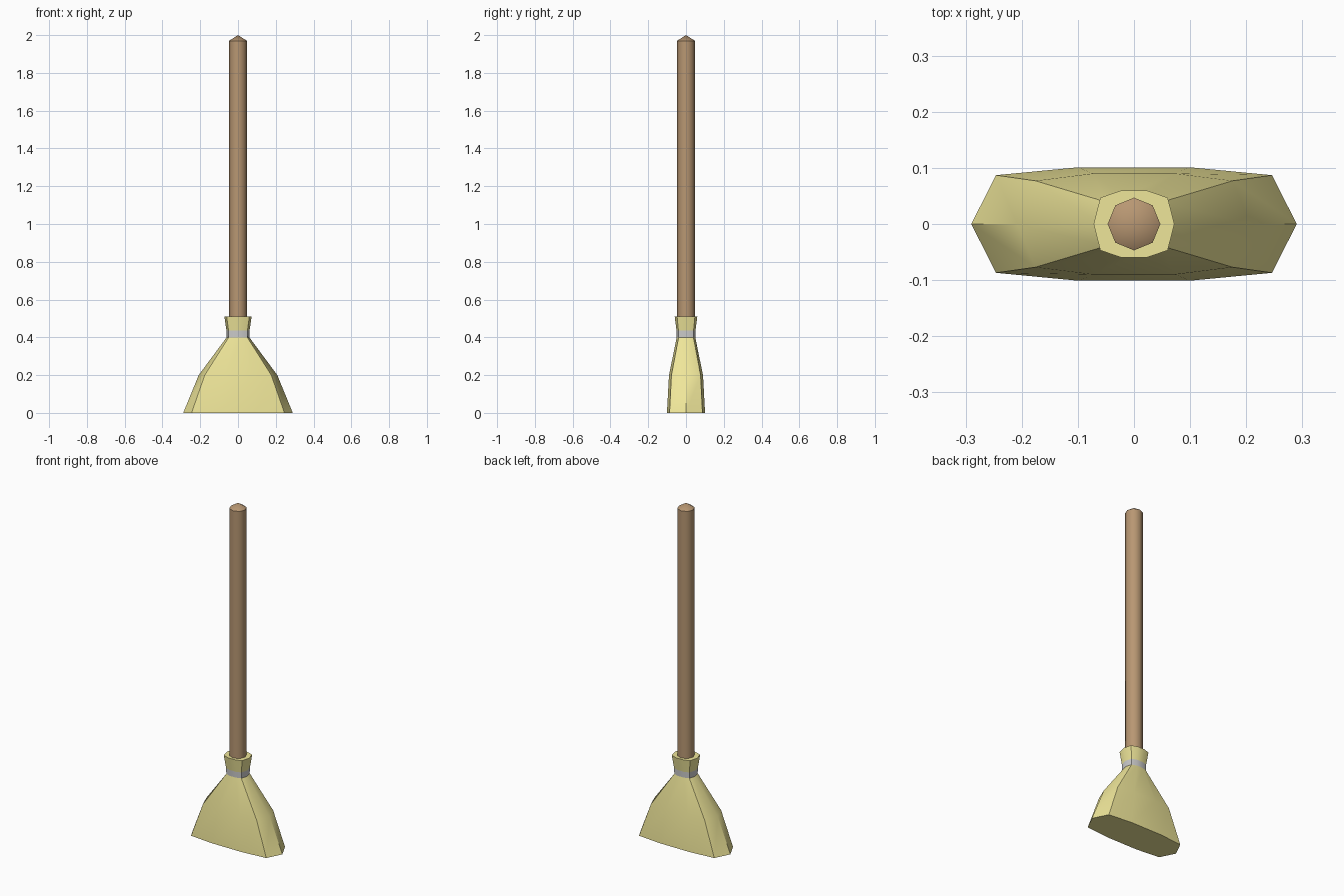
import bpy, bmesh
from math import cos, sin, pi, radians

if "Cube" in bpy.data.objects:
    bpy.data.objects.remove(bpy.data.objects["Cube"])


def material(name, rgb):
    m = bpy.data.materials.new(name)
    m.diffuse_color = (*rgb, 1)
    m.use_nodes = True
    m.node_tree.nodes["Principled BSDF"].inputs["Base Color"].default_value = m.diffuse_color
    return m


def oval(z, *quarter):
    """Ten-sided ring mirrored from three points: side tip, corner, face."""
    (a, _), (b, c), (d, e) = quarter
    return [(x, y, z) for x, y in ((a, 0), (b, c), (d, e), (-d, e), (-b, c),
                                   (-a, 0), (-b, -c), (-d, -e), (d, -e), (b, -c))]


def loft(name, rings, mat, bottom=False, top=False, apex=None, angle=40):
    """Skin a stack of rings, with optional caps or a pointed end."""
    bm = bmesh.new()
    loops = [[bm.verts.new(p) for p in ring] for ring in rings]
    n = len(loops[0])
    for lo, hi in zip(loops, loops[1:]):
        for i in range(n):
            j = (i + 1) % n
            bm.faces.new((lo[i], lo[j], hi[j], hi[i]))
    if bottom:
        bm.faces.new(loops[0][::-1])
    if top:
        bm.faces.new(loops[-1])
    if apex:
        tip = bm.verts.new(apex)
        for i in range(n):
            bm.faces.new((loops[-1][i], loops[-1][(i + 1) % n], tip))
    mesh = bpy.data.meshes.new(name)
    bm.to_mesh(mesh)
    bm.free()
    mesh.materials.append(mat)
    ob = bpy.data.objects.new(name, mesh)
    bpy.context.collection.objects.link(ob)
    bpy.ops.object.select_all(action='DESELECT')
    ob.select_set(True)
    bpy.context.view_layer.objects.active = ob
    bpy.ops.object.shade_smooth_by_angle(angle=radians(angle))
    return ob


straw = material("straw", (0.86, 0.79, 0.32))
wood = material("wood", (0.48, 0.31, 0.17))
cord = material("cord", (0.8, 0.8, 0.8))

foot = oval(0, (0.29, 0), (0.246, 0.087), (0.1, 0.101))
waist = oval(0.2, (0.208, 0), (0.176, 0.077), (0.073, 0.09))
neck = oval(0.4, (0.06, 0), (0.049, 0.039), (0.02, 0.049))
tie = oval(0.435, (0.061, 0), (0.05, 0.04), (0.02, 0.05))
rim = oval(0.51, (0.072, 0), (0.06, 0.047), (0.022, 0.06))

# Flared straw head, tied band and straw collar share their rings
loft("bristles", [foot, waist, neck], straw, bottom=True)
loft("binding", [neck, tie], cord)
loft("collar", [tie, rim], straw, top=True)

# Eight-sided stick with a shallow point
stick = [[(0.047 * cos(i * pi / 4), 0.047 * sin(i * pi / 4), z) for i in range(8)]
         for z in (0.5, 1.97)]
loft("handle", stick, wood, bottom=True, apex=(0, 0, 2), angle=50)
